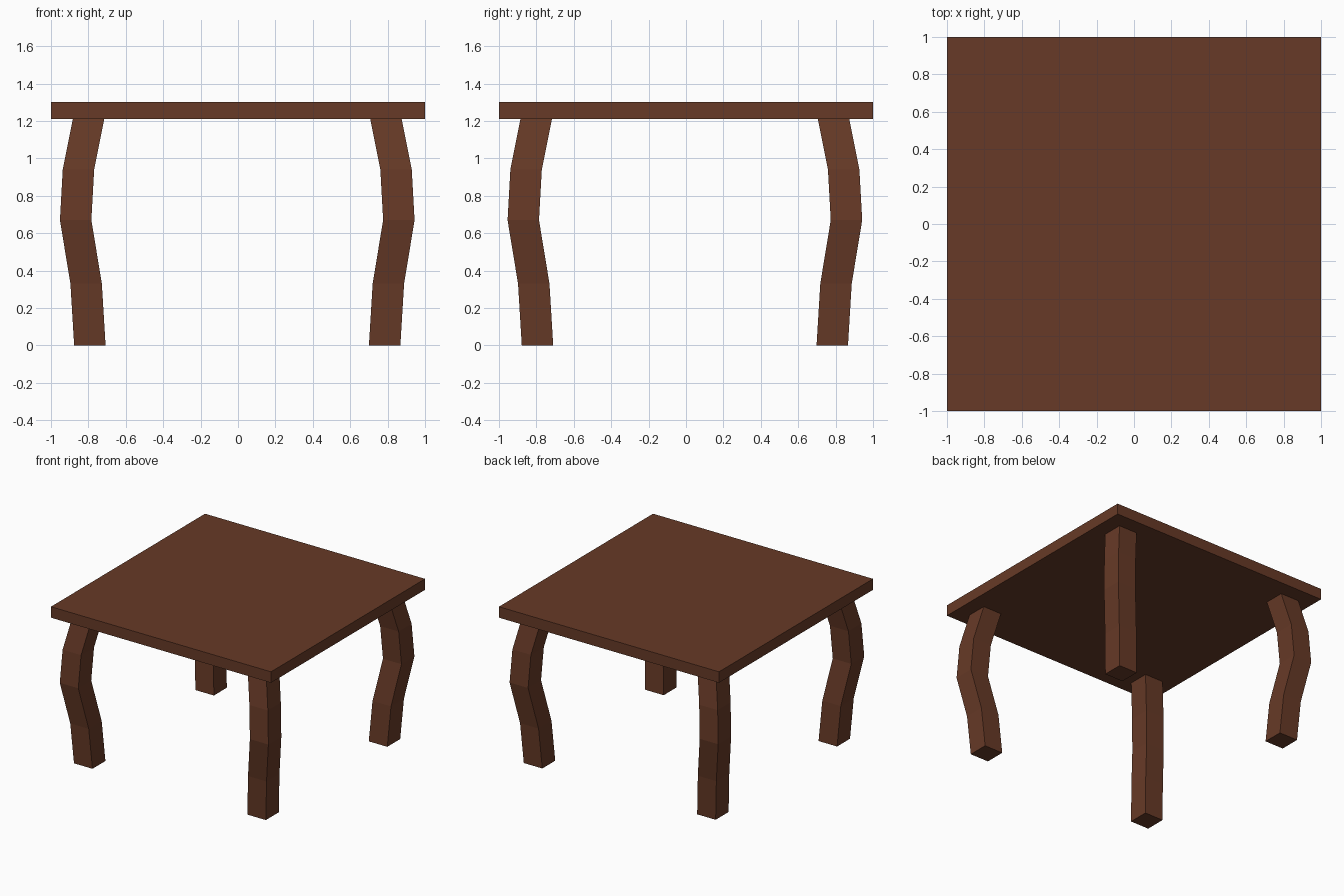
import bpy, bmesh

if "Cube" in bpy.data.objects:
    bpy.data.objects.remove(bpy.data.objects["Cube"])

wood = bpy.data.materials.new("dark_wood")
wood.diffuse_color = (0.135, 0.042, 0.02, 1)
wood.use_nodes = True
wood.node_tree.nodes["Principled BSDF"].inputs["Base Color"].default_value = wood.diffuse_color


def add_object(name, bm):
    bmesh.ops.recalc_face_normals(bm, faces=bm.faces)
    mesh = bpy.data.meshes.new(name)
    bm.to_mesh(mesh)
    bm.free()
    mesh.materials.append(wood)
    obj = bpy.data.objects.new(name, mesh)
    bpy.context.collection.objects.link(obj)
    return obj


# Tabletop: thin square slab
TOP_Z, UNDER_Z = 1.30, 1.21
bm = bmesh.new()
bmesh.ops.create_cube(bm, size=1)
bmesh.ops.scale(bm, vec=(2, 2, TOP_Z - UNDER_Z), verts=bm.verts)
bmesh.ops.translate(bm, vec=(0, 0, (TOP_Z + UNDER_Z) / 2), verts=bm.verts)
add_object("tabletop", bm)

# Legs: square section bowed outward along the diagonal (height, distance from centre)
LEG_PATH = [(0, 0.788), (0.33, 0.808), (0.67, 0.864), (0.94, 0.849), (UNDER_Z, 0.795)]
HALF = 0.084
SHIFT_X, SHIFT_Y = -0.004, -0.006


def add_leg(name, sx, sy):
    bm = bmesh.new()
    rings = []
    for z, d in LEG_PATH:
        cx, cy = sx * d + SHIFT_X, sy * d + SHIFT_Y
        rings.append([bm.verts.new((cx + i * HALF, cy + j * HALF, z))
                      for i, j in ((-1, -1), (1, -1), (1, 1), (-1, 1))])
    for low, high in zip(rings, rings[1:]):
        for k in range(4):
            n = (k + 1) % 4
            bm.faces.new((low[k], low[n], high[n], high[k]))
    bm.faces.new(rings[0])
    bm.faces.new(rings[-1])
    add_object(name, bm)


for side, sx in (("left", -1), ("right", 1)):
    for end, sy in (("front", -1), ("back", 1)):
        add_leg(f"{end}_{side}_leg", sx, sy)
